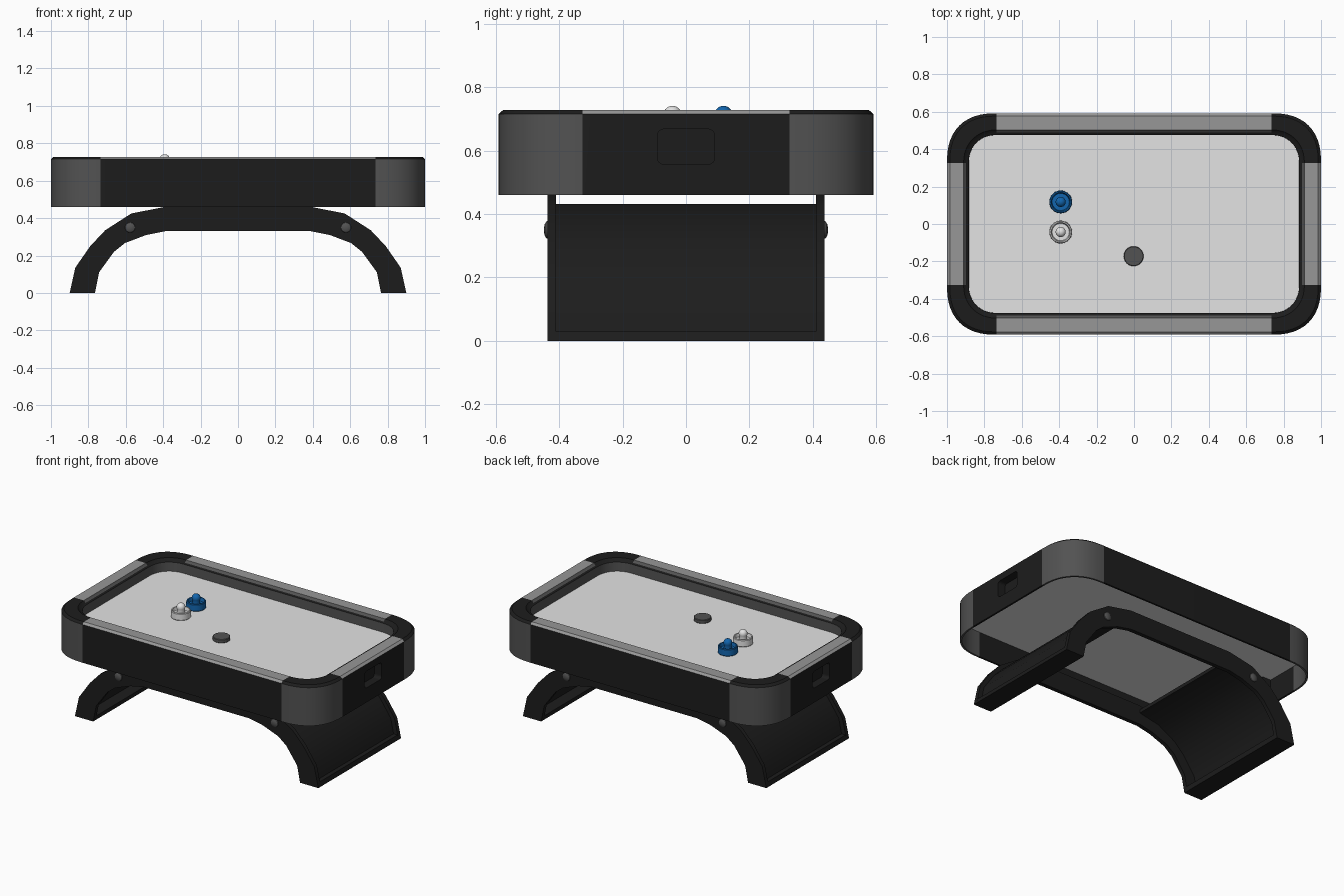
import bpy, bmesh, math

if "Cube" in bpy.data.objects:
    bpy.data.objects.remove(bpy.data.objects["Cube"])


def mat(name, r, g, b):
    m = bpy.data.materials.new(name)
    m.diffuse_color = (r, g, b, 1)
    m.use_nodes = True
    m.node_tree.nodes["Principled BSDF"].inputs["Base Color"].default_value = m.diffuse_color
    return m


BLACK = mat("black", 0.012, 0.012, 0.012)
CHARCOAL = mat("charcoal", 0.085, 0.085, 0.085)
GREY = mat("rail_grey", 0.31, 0.31, 0.31)
FIELD = mat("field_light_grey", 0.77, 0.77, 0.77)
BLUE = mat("mallet_blue", 0.006, 0.13, 0.42)

CX, CY = 0.735, 0.327      # shared centre of all rounded corners
FIELD_Z = 0.65


def finish(name, bm, mats, smooth=True):
    bmesh.ops.recalc_face_normals(bm, faces=bm.faces)
    me = bpy.data.meshes.new(name)
    bm.to_mesh(me)
    bm.free()
    for m in mats:
        me.materials.append(m)
    ob = bpy.data.objects.new(name, me)
    bpy.context.collection.objects.link(ob)
    if smooth:
        activate(ob)
        bpy.ops.object.shade_smooth_by_angle(angle=math.radians(30))
    return ob


def activate(ob):
    bpy.ops.object.select_all(action='DESELECT')
    ob.select_set(True)
    bpy.context.view_layer.objects.active = ob


def rounded_loop(bm, r, z, n=12):
    """Rounded rectangle; outer corners are slightly squarer than circular."""
    e = 2 / (2.15 if r < 0.2 else 2.42)
    verts = []
    for q, (sx, sy) in enumerate([(1, 1), (-1, 1), (-1, -1), (1, -1)]):
        for i in range(n + 1):
            t = math.pi / 2 * (i / n if q % 2 == 0 else 1 - i / n)
            x = r * max(math.cos(t), 0) ** e if i != (n if q % 2 == 0 else 0) else 0
            y = r * max(math.sin(t), 0) ** e
            verts.append(bm.verts.new((sx * (CX + x), sy * (CY + y), z)))
    return verts


def bridge(bm, a, b, index=0):
    n = len(a)
    faces = []
    for i in range(n):
        f = bm.faces.new((a[i], a[(i + 1) % n], b[(i + 1) % n], b[i]))
        f.material_index = index
        faces.append(f)
    return faces


def box(name, x0, x1, y0, y1, z0, z1, m, bevel=0):
    bm = bmesh.new()
    bmesh.ops.create_cube(bm, size=1)
    for v in bm.verts:
        v.co = ((x0 + x1) / 2 + v.co.x * (x1 - x0), (y0 + y1) / 2 + v.co.y * (y1 - y0),
                (z0 + z1) / 2 + v.co.z * (z1 - z0))
    if bevel:   # round only the edges running along x
        es = [e for e in bm.edges if abs(e.verts[0].co.x - e.verts[1].co.x) > 1e-4]
        bmesh.ops.bevel(bm, geom=es, offset=bevel, segments=4, affect='EDGES', profile=0.5)
    return finish(name, bm, [m], False)


def lathe(name, profile, loc, m, n=32, axis_y=0):
    """Revolve (radius, height) points; axis_y = +-1 points the axis sideways."""
    bm = bmesh.new()
    rings = []
    for r, h in profile:
        ring = []
        for i in range(n):
            a = 2 * math.pi * i / n
            c, s = r * math.cos(a), r * math.sin(a)
            p = (c, axis_y * h, s) if axis_y else (c, s, h)
            ring.append(bm.verts.new([p[k] + loc[k] for k in range(3)]))
        rings.append(ring)
    for a, b in zip(rings, rings[1:]):
        bridge(bm, a, b)
    bm.faces.new(rings[0])
    bm.faces.new(rings[-1])
    return finish(name, bm, [m])


def strip(name, outer, inner, y0, y1, m):
    """Solid band between two (x, z) polylines, from y0 to y1."""
    bm = bmesh.new()
    rows = [[bm.verts.new((p[0], y, p[1])) for p in line]
            for line, y in ((outer, y0), (inner, y0), (inner, y1), (outer, y1))]
    for k in range(4):
        a, b = rows[k], rows[(k + 1) % 4]
        for i in range(len(a) - 1):
            bm.faces.new((a[i], a[i + 1], b[i + 1], b[i]))
    for i in (0, -1):
        bm.faces.new([r[i] for r in rows])
    return finish(name, bm, [m])


# Cabinet: hollow skirt and rail swept round the table; (radius, z, straight, corner colour)
section = [(0.265, 0.46, 0, 1), (0.265, 0.715, 2, 0), (0.25, 0.728, 2, 0),
           (0.176, 0.728, 1, 0), (0.163, 0.715, 0, 0), (0.150, 0.71, 1, 1),
           (0.148, 0.63, 3, 3), (0.253, 0.63, 0, 1), (0.253, 0.46, 0, 1)]
bm = bmesh.new()
loops = [rounded_loop(bm, s[0], s[1]) for s in section]
for k, s in enumerate(section):
    for f in bridge(bm, loops[k], loops[(k + 1) % len(loops)]):
        c = f.calc_center_median()
        f.material_index = s[3] if abs(c.x) > CX and abs(c.y) > CY else s[2]
cabinet = finish("cabinet", bm, [BLACK, CHARCOAL, GREY, FIELD])

# Playing field panel
bm = bmesh.new()
low, top = rounded_loop(bm, 0.15, 0.63), rounded_loop(bm, 0.15, FIELD_Z)
bridge(bm, low, top)
bm.faces.new(top)
bm.faces.new(low)
finish("playing_field", bm, [FIELD], False)


# Puck return pockets at both ends
def cut(ob, cutter):
    activate(ob)
    md = ob.modifiers.new("pocket", 'BOOLEAN')
    md.operation, md.solver, md.object = 'DIFFERENCE', 'EXACT', cutter
    # keep the cut ahead of any smoothing modifier
    bpy.ops.object.modifier_move_to_index(modifier=md.name, index=0)
    bpy.ops.object.modifier_apply(modifier=md.name)


for s, side in ((1, "right"), (-1, "left")):
    xs = sorted((s * 0.945, s * 1.05))
    cutter = box("pocket_cutter", *xs, -0.09, 0.09, 0.557, 0.668, BLACK, 0.02)
    cutter.hide_render = True
    xs = sorted((s * 0.925, s * 0.99))
    pocket = box(side + "_return_pocket", *xs, -0.11, 0.11, 0.54, 0.69, BLACK)
    cut(cabinet, cutter)
    cut(pocket, cutter)
    bpy.data.objects.remove(cutter)

# Arched leg frames, front and back
outer = [(0.90, 0), (0.87, 0.135), (0.79, 0.25), (0.71, 0.335), (0.57, 0.425), (0.39, 0.46)]
inner = [(0.765, 0), (0.743, 0.11), (0.663, 0.22), (0.604, 0.267), (0.49, 0.31), (0.39, 0.33)]


def mirrored(pts):
    return pts + [(-x, z) for x, z in reversed(pts)]


def between(t):
    return [(a[0] + (b[0] - a[0]) * t, a[1] + (b[1] - a[1]) * t) for a, b in zip(outer, inner)]


for s, side in ((-1, "front"), (1, "back")):
    y0, y1 = sorted((s * 0.41, s * 0.437))
    strip(side + "_leg_frame", mirrored(outer), mirrored(inner), y0, y1, BLACK)
    # Domed bolts
    for x in (-0.577, 0.577):
        lathe(side + "_bolt", [(0.028, 0), (0.026, 0.005), (0.017, 0.010), (0.006, 0.012)],
              (x, s * 0.436, 0.35), CHARCOAL, 16, s)

# Curved end panels and foot bars joining the frames
for s, side in ((1, "right"), (-1, "left")):
    strip(side + "_leg_panel", [(s * x, z) for x, z in between(0.22)],
          [(s * x, z) for x, z in between(0.4)], -0.41, 0.41, BLACK)
    strip(side + "_foot_bar", [(s * 0.90, 0), (s * 0.893, 0.03)],
          [(s * 0.765, 0), (s * 0.759, 0.03)], -0.41, 0.41, BLACK)

# Mallets with a tall rim, sunken dish and ball knob; puck
mallet = [(0.058, 0), (0.061, 0.004), (0.060, 0.043), (0.057, 0.047), (0.051, 0.047),
          (0.046, 0.025), (0.026, 0.025), (0.022, 0.045), (0.026, 0.058), (0.027, 0.068),
          (0.023, 0.080), (0.014, 0.088), (0.004, 0.091)]
lathe("blue_mallet", mallet, (-0.392, 0.118, FIELD_Z), BLUE)
lathe("white_mallet", mallet, (-0.392, -0.043, FIELD_Z), FIELD)
lathe("puck", [(0.050, 0), (0.053, 0.003), (0.053, 0.022), (0.050, 0.025)],
      (-0.002, -0.172, FIELD_Z), CHARCOAL)
